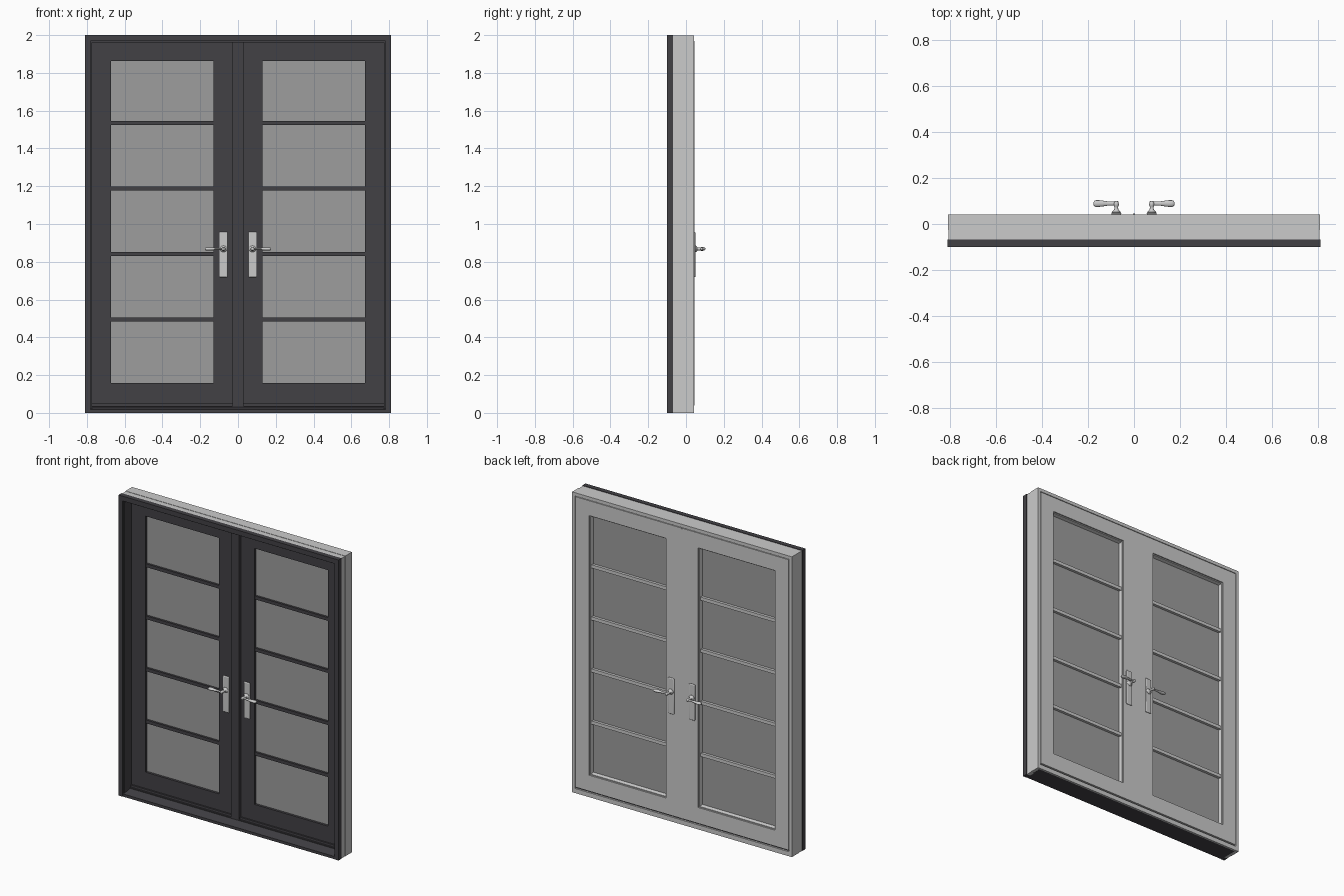
import bpy, bmesh, math
from mathutils import Matrix, Vector

if "Cube" in bpy.data.objects:
    bpy.data.objects.remove(bpy.data.objects["Cube"])


def material(name, r, g, b):
    m = bpy.data.materials.new(name)
    m.diffuse_color = (r, g, b, 1)
    m.use_nodes = True
    m.node_tree.nodes["Principled BSDF"].inputs["Base Color"].default_value = m.diffuse_color
    return m


DARK = material("dark_paint", 0.055, 0.053, 0.06)
GLASS = material("grey_glass", 0.34, 0.34, 0.34)


def finish(name, bm, mat=None, mirror=None):
    bmesh.ops.recalc_face_normals(bm, faces=bm.faces)
    me = bpy.data.meshes.new(name)
    bm.to_mesh(me)
    bm.free()
    ob = bpy.data.objects.new(name, me)
    bpy.context.collection.objects.link(ob)
    if mat:
        me.materials.append(mat)
    if mirror:
        ob.modifiers.new("mirror", 'MIRROR').use_axis = mirror
    return ob


X = (True, False, False)


def box(name, x, y, z, mat=None, mirror=None):
    bm = bmesh.new()
    bmesh.ops.create_cube(bm, size=1)
    for v in bm.verts:
        v.co = [a[0] + (c + 0.5) * (a[1] - a[0]) for a, c in zip((x, y, z), v.co)]
    return finish(name, bm, mat, mirror)


def ring(name, outer, inner, y, mat=None, mirror=None, inner_front=None):
    """Rectangular frame; rects are (x0, x1, z0, z1). inner_front slopes the reveal."""
    inner2 = inner_front or inner
    bm = bmesh.new()
    loops = [[bm.verts.new((r[i], yy, r[k])) for i, k in ((0, 2), (1, 2), (1, 3), (0, 3))]
             for r, yy in ((outer, y[0]), (outer, y[1]), (inner2, y[1]), (inner, y[0]))]
    for a in range(4):
        p, q = loops[a], loops[(a + 1) % 4]
        for i in range(4):
            j = (i + 1) % 4
            bm.faces.new((p[i], p[j], q[j], q[i]))
    return finish(name, bm, mat, mirror)


def lathe(name, profile, axis, origin, squash=1.0):
    """Revolve (distance, radius) points about a world axis, squashed in z."""
    bm = bmesh.new()
    n, rows = 20, []
    axis = Vector(axis)
    side = axis.cross(Vector((0, 0, 1)))
    for d, r in profile:
        rows.append([bm.verts.new(Vector(origin) + axis * d + side * r * math.cos(t)
                     + Vector((0, 0, r * squash * math.sin(t))))
                     for t in (2 * math.pi * i / n for i in range(n))])
    for p, q in zip(rows, rows[1:]):
        for i in range(n):
            j = (i + 1) % n
            bm.faces.new((p[i], p[j], q[j], q[i]))
    bm.faces.new(rows[0])
    bm.faces.new(rows[-1])
    return finish(name, bm)


def portal(name, x_out, x_in, z_out, z_in, y, mat=None):
    """Two jambs and a head joined as one arch-shaped prism."""
    pts = [(-x_out, 0), (-x_out, z_out), (x_out, z_out), (x_out, 0),
           (x_in, 0), (x_in, z_in), (-x_in, z_in), (-x_in, 0)]
    bm = bmesh.new()
    f = bm.faces.new([bm.verts.new((px, y[0], pz)) for px, pz in pts])
    g = bmesh.ops.extrude_face_region(bm, geom=[f])
    bmesh.ops.translate(bm, vec=(0, y[1] - y[0], 0),
                        verts=[v for v in g['geom'] if isinstance(v, bmesh.types.BMVert)])
    return finish(name, bm, mat)


# outer frame: dark cladding in front, grey jamb in two slightly stepped parts
portal("front_cladding", 0.81, 0.78, 2.0, 1.968, (-0.10, -0.068), DARK)
portal("jamb_front", 0.807, 0.782, 1.997, 1.97, (-0.068, -0.027))
portal("jamb_back", 0.809, 0.788, 1.999, 1.977, (-0.027, 0.042))
portal("jamb_liner", 0.784, 0.774, 1.972, 1.962, (-0.09, -0.013), DARK)

# sloping sill
bm = bmesh.new()
sill = [(-0.098, 0), (-0.098, 0.018), (-0.03, 0.03), (-0.03, 0.036), (0.03, 0.036), (0.03, 0)]
f = bm.faces.new([bm.verts.new((-0.787, y, z)) for y, z in sill])
g = bmesh.ops.extrude_face_region(bm, geom=[f])
bmesh.ops.translate(bm, vec=(1.574, 0, 0),
                    verts=[v for v in g['geom'] if isinstance(v, bmesh.types.BMVert)])
finish("sill", bm, DARK)
box("sill_back_trim", (-0.788, 0.788), (0.03, 0.042), (0, 0.03))

# door leaves, mirrored about the centre
leaf = (0.002, 0.785, 0.04, 1.973)
pane = (0.131, 0.672, 0.158, 1.862)
wide = (0.119, 0.684, 0.146, 1.874)
ring("leaf_front", leaf, pane, (-0.012, 0.008), DARK, X)
ring("leaf_back", leaf, wide, (0.008, 0.042), None, X)
ring("glazing_stop", wide, pane, (0.012, 0.034), None, X, (0.125, 0.678, 0.152, 1.868))
box("glass", (0.12, 0.683), (0.004, 0.012), (0.147, 1.873), GLASS, X)
for i in range(1, 5):
    z = 0.148 + i * 0.3465
    box("front_glazing_bar", pane[:2], (-0.010, 0.006), (z - 0.011, z + 0.011), DARK, X)
    box("back_glazing_bar", (0.126, 0.677), (0.010, 0.030), (z - 0.011, z + 0.011), None, X)

# drip rail at the foot of the leaves and the meeting strips
box("drip_rail", (0.03, 0.774), (-0.022, -0.012), (0.036, 0.05), DARK, X)
box("front_meeting_strip", (-0.03, 0.03), (-0.03, -0.012), (0.022, 1.965), DARK)
box("back_meeting_bead", (-0.004, 0.004), (0.03, 0.045), (0.04, 1.97))

# handles: one modelled on the back, mirrored to the other leaf and to the front
cx, cz, mid, surf = 0.077, 0.868, 0.015, 0.042
plate = box("handle_plate", (cx - 0.022, cx + 0.022), (surf - 0.002, surf + 0.008), (0.718, 0.958))
bev = plate.modifiers.new("bevel", 'BEVEL')
bev.width, bev.segments = 0.005, 3
neck = lathe("handle_neck", [(0, 0.019), (0.010, 0.019), (0.014, 0.015), (0.020, 0.009),
                             (0.034, 0.008), (0.038, 0.011), (0.046, 0.011), (0.056, 0.009),
                             (0.059, 0.005)], (0, 1, 0), (cx, surf, cz), 0.9)
lever = lathe("handle_lever", [(-0.010, 0.005), (-0.007, 0.008), (0.012, 0.008), (0.035, 0.009),
                               (0.055, 0.012), (0.075, 0.0145), (0.088, 0.0145), (0.095, 0.012),
                               (0.099, 0.006)], (1, 0, 0), (cx, surf + 0.047, cz), 0.6)
for ob in (plate, neck, lever):
    ob.data.transform(Matrix.Translation((0, -mid, 0)))
    ob.location.y = mid
    ob.modifiers.new("mirror", 'MIRROR').use_axis = (True, True, False)
    bpy.ops.object.select_all(action='DESELECT')
    ob.select_set(True)
    bpy.context.view_layer.objects.active = ob
    bpy.ops.object.shade_smooth_by_angle(angle=math.radians(40))
